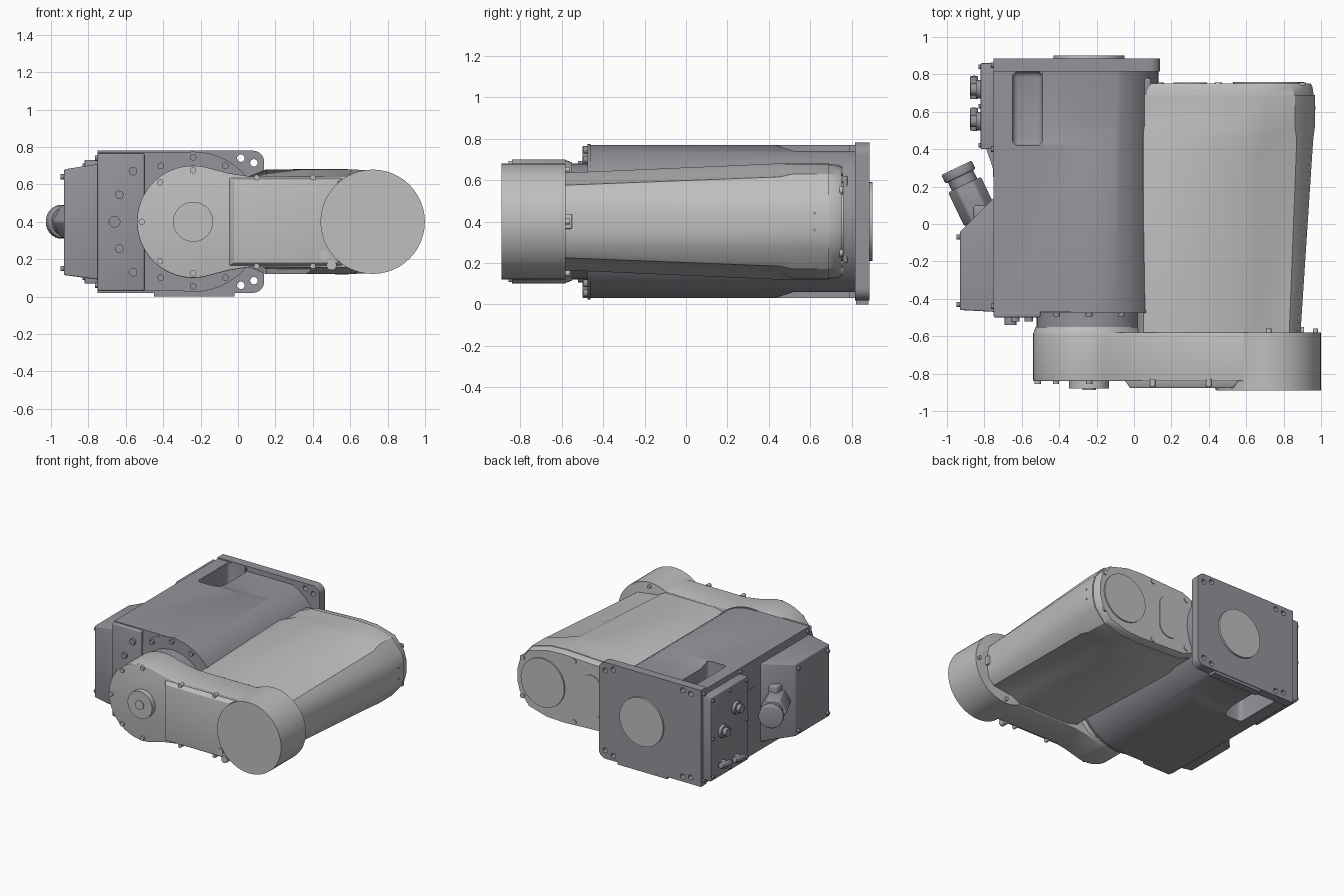
import bpy, bmesh
from math import sin, cos, pi, radians
from mathutils import Vector

if "Cube" in bpy.data.objects:
    bpy.data.objects.remove(bpy.data.objects["Cube"])


def material(name, rgb):
    m = bpy.data.materials.new(name)
    m.use_nodes = True
    m.diffuse_color = (*rgb, 1)
    m.node_tree.nodes["Principled BSDF"].inputs["Base Color"].default_value = (*rgb, 1)
    return m


LIGHT = material("light grey", (0.52, 0.52, 0.52))
DARK = material("slate grey", (0.30, 0.295, 0.33))
MID = 0.4            # height of the centre plane
BASE_X = -0.24       # turning axis of the column
ELBOW_X = 0.72       # turning axis of the elbow


def loft(name, rings, mat, bevel=0.0, cutters=(), segments=3):
    """Skin matching rings of points, cap both ends, cut, bevel and shade."""
    bm = bmesh.new()
    loops = [[bm.verts.new(p) for p in ring] for ring in rings]
    n = len(loops[0])
    for a, b in zip(loops, loops[1:]):
        for i in range(n):
            bm.faces.new((a[i], a[(i + 1) % n], b[(i + 1) % n], b[i]))
    bm.faces.new(loops[0])
    bm.faces.new(loops[-1])
    bmesh.ops.recalc_face_normals(bm, faces=bm.faces)
    mesh = bpy.data.meshes.new(name)
    bm.to_mesh(mesh)
    bm.free()
    ob = bpy.data.objects.new(name, mesh)
    bpy.context.collection.objects.link(ob)
    mesh.materials.append(mat)
    bpy.ops.object.select_all(action='DESELECT')
    bpy.context.view_layer.objects.active = ob
    ob.select_set(True)
    if bevel:
        mod = ob.modifiers.new("Bevel", 'BEVEL')
        mod.width, mod.segments, mod.angle_limit = bevel, segments, radians(40)
        bpy.ops.object.modifier_apply(modifier=mod.name)
    for c in cutters:
        mod = ob.modifiers.new("Cut", 'BOOLEAN')
        mod.operation, mod.solver, mod.object = 'DIFFERENCE', 'EXACT', c
        bpy.ops.object.modifier_apply(modifier=mod.name)
    for c in cutters:
        bpy.data.objects.remove(c)
    bpy.ops.object.shade_smooth_by_angle(angle=radians(32))
    return ob


def prism(name, outline, y0, y1, mat, **kw):
    return loft(name, [[(x, y, z) for x, z in outline] for y in (y0, y1)], mat, **kw)


def box(name, x0, x1, y0, y1, z0, z1, mat, **kw):
    return prism(name, [(x0, z0), (x1, z0), (x1, z1), (x0, z1)], y0, y1, mat, **kw)


def rod(name, p0, p1, r0, mat, r1=None, n=48, **kw):
    p0, p1 = Vector(p0), Vector(p1)
    axis = (p1 - p0).normalized()
    u = axis.cross(Vector((0, 0, 1)))
    u = u.normalized() if u.length > 0.01 else Vector((1, 0, 0))
    v = axis.cross(u)
    ring = lambda c, r: [c + r * (u * cos(2 * pi * i / n) + v * sin(2 * pi * i / n)) for i in range(n)]
    return loft(name, [ring(p0, r0), ring(p1, r0 if r1 is None else r1)], mat, **kw)


def disc(name, x, z, r, y0, y1, mat, **kw):
    return rod(name, (x, y0, z), (x, y1, z), r, mat, **kw)


def arc(cx, cz, r, a0, a1, n=32):
    angles = [radians(a0 + (a1 - a0) * i / n) for i in range(n + 1)]
    return [(cx + r * cos(a), cz + r * sin(a)) for a in angles]


def bolt(x, z, y0, y1, mat, r=0.02):
    disc("bolt", x, z, r, y0, y1, mat, n=12)


# Column: flat on the outside, round on the arm side, pockets near the flange
cuts = []
for s in (-1, 1):
    lo, hi = sorted((MID + s * 0.13, MID + s * 0.45))
    cuts.append(box("pocket_cutter", -0.65, -0.49, 0.42, 0.815, lo, hi, DARK, bevel=0.03))
    lo, hi = sorted((MID + s * 0.335, MID + s * 0.45))
    cuts.append(loft("recess_cutter", [
        [(x, y, MID + s * h) for y, h in ((0.42, 0.372), (0.52, 0.34), (0.815, 0.34), (0.815, 0.45), (0.42, 0.45))]
        for x in (-0.49, 0.1)], DARK))
outline = [(-0.75, 0.03)] + arc(BASE_X, MID, 0.37, -90, 90) + [(-0.75, 0.77)]
prism("column", outline, -0.47, 0.83, DARK, cutters=cuts)
box("column_front_block", -0.75, -0.50, -0.5, -0.46, 0.03, 0.765, DARK, bevel=0.01)

# Mounting flange with corner holes
holes = []
for x, dz in ((0.085, 0.315), (0.015, 0.34), (-0.66, 0.33), (-0.59, 0.34)):
    for s in (-1, 1):
        holes.append(disc("hole_cutter", x, MID + s * dz, 0.02, 0.7, 1.0, DARK, n=16))
flange = arc(0.08, 0.08, 0.06, -90, 0, 8) + arc(0.08, 0.72, 0.06, 0, 90, 8) + [(-0.75, 0.78), (-0.75, 0.02)]
prism("mounting_flange", flange, 0.815, 0.885, DARK, cutters=holes)
box("flange_foot", -0.45, -0.02, 0.82, 0.88, 0.0, 0.03, DARK)
disc("flange_disc", BASE_X, MID, 0.19, 0.88, 0.9, LIGHT)

# Side housing, cable outlet and connector panel
loft("side_housing", [
    [(-0.74, -0.47, 0.09), (-0.74, 0.15, 0.09), (-0.74, 0.15, 0.71), (-0.74, -0.47, 0.71)],
    [(-0.93, -0.46, 0.115), (-0.93, -0.04, 0.115), (-0.93, -0.04, 0.68), (-0.93, -0.46, 0.68)]],
    DARK, bevel=0.008)
for y in (-0.43, -0.07):
    for z in (0.15, 0.64):
        rod("housing_bolt", (-0.92, y, z), (-0.948, y, z), 0.014, DARK, n=12)
start, way = Vector((-0.82, 0.03, MID)), Vector((-0.43, 0.9, 0)).normalized()
rod("cable_outlet", start, start + way * 0.2, 0.1, DARK, n=6, bevel=0.01)
rod("cable_outlet_neck", start + way * 0.19, start + way * 0.25, 0.075, DARK, n=32)
rod("cable_outlet_cap", start + way * 0.25, start + way * 0.3, 0.09, DARK, n=32, bevel=0.008)
box("outlet_mount", -0.86, -0.74, 0.0, 0.1, 0.27, 0.54, DARK, bevel=0.02)
loft("outlet_ramp", [[(-0.745, 0.1, z), (-0.745, 0.42, z), (-0.79, 0.40, z), (-0.755, 0.3, z)]
                     for z in (0.25, 0.56)], DARK)
box("connector_panel", -0.82, -0.74, 0.4, 0.86, 0.07, 0.73, DARK, bevel=0.006)
for y in (0.42, 0.63, 0.84):
    for z in (0.1, 0.4, 0.7):
        rod("panel_screw", (-0.815, y, z), (-0.832, y, z), 0.012, DARK, n=12)
for y, z in ((0.72, 0.42), (0.55, 0.54)):
    rod("connector_collar", (-0.81, y, z), (-0.845, y, z), 0.05, DARK, n=32)
    rod("connector_socket", (-0.83, y, z), (-0.875, y, z), 0.032, DARK, n=24)
for y, z in ((0.72, 0.16), (0.55, 0.14)):
    rod("plug_base", (-0.81, y, z), (-0.855, y, z), 0.032, DARK, n=24)
    rod("plug_elbow", (-0.855, y - 0.05, z), (-0.855, y + 0.07, z + 0.02), 0.022, DARK, n=24, bevel=0.005)

# Bolts on the column front and edge
for a in (140, 160, 180, 200, 220):
    x, z = BASE_X + 0.42 * cos(radians(a)), MID + 0.42 * sin(radians(a))
    bolt(x, z, -0.54 if a == 180 else -0.52, -0.49, DARK, 0.032 if a == 180 else 0.023)
for z in (0.06, 0.74):
    for y in (-0.44, 0.4, 0.85):
        rod("edge_bolt", (-0.74, y, z), (-0.765, y, z), 0.014, DARK, n=12)

# Turning joint between column and link
disc("joint_ring", BASE_X, MID, 0.375, -0.475, -0.46, DARK)
disc("joint_drum", BASE_X, MID, 0.28, -0.56, -0.47, DARK)
disc("joint_collar", BASE_X, MID, 0.3, -0.59, -0.55, LIGHT, r1=0.285)
for i in range(12):
    a = pi * i / 6
    bolt(BASE_X + 0.345 * cos(a), MID + 0.345 * sin(a), -0.495, -0.47, DARK, 0.018)

# Link: two round ends joined by a slim waist
link = arc(BASE_X, MID, 0.3, 72, 288, 48)
link += [(-0.05, 0.14), (0.06, 0.157), (0.2, 0.157)]
link += arc(ELBOW_X, MID, 0.277, -118, 118, 48)
link += [(0.2, 0.643), (0.06, 0.643), (-0.05, 0.66)]
prism("link_arm", link, -0.84, -0.58, LIGHT, bevel=0.006)
disc("elbow_cover", ELBOW_X, MID, 0.279, -0.89, -0.58, LIGHT)
loft("link_cover", [
    [(-0.05, -0.835, 0.165), (0.56, -0.835, 0.165), (0.56, -0.835, 0.635), (-0.05, -0.835, 0.635)],
    [(-0.02, -0.878, 0.18), (0.53, -0.878, 0.18), (0.53, -0.878, 0.62), (-0.02, -0.878, 0.62)]],
    LIGHT, bevel=0.006)
disc("link_hub", BASE_X, MID, 0.107, -0.88, -0.83, LIGHT)
disc("link_hub_pin", BASE_X, MID, 0.036, -0.888, -0.87, LIGHT)
for x, z in ((0.46, 0.22), (0.5, 0.168)):
    bolt(x, z, -0.885, -0.83, LIGHT, 0.027)
for a in (90, 130, 180, 230, 270):
    bolt(BASE_X + 0.275 * cos(radians(a)), MID + 0.275 * sin(radians(a)), -0.855, -0.83, LIGHT, 0.017)
for x in (0.1, 0.4):
    for s in (-1, 1):
        bolt(x, MID + s * 0.237, -0.87, -0.83, LIGHT, 0.015)


# Forearm: scooped shoulders swelling into a fully rounded rear end
def section(y, half):
    """Closed ring from the upper half profile, given as x and height above the middle."""
    upper = [(x, y, MID + h) for x, h in half]
    lower = [(x, y, MID - h) for x, h in reversed(half)]
    return upper + lower


front = [(0.02, 0.12), (0.05, 0.21), (0.15, 0.235), (0.59, 0.235), (0.65, 0.20), (0.83, 0.175), (0.875, 0.13), (0.89, 0.05)]
mid = [(0.02, 0.14), (0.05, 0.24), (0.15, 0.28), (0.61, 0.28), (0.67, 0.25), (0.87, 0.215), (0.94, 0.13), (0.958, 0.05)]
rear = [(0.02, 0.14), (0.05, 0.22), (0.15, 0.265), (0.55, 0.282), (0.70, 0.275), (0.86, 0.23), (0.945, 0.13), (0.967, 0.05)]
shrink = lambda k: [(0.52 + (x - 0.52) * k, h * k) for x, h in rear]
loft("forearm", [section(-0.585, front), section(0.45, mid), section(0.52, rear), section(0.69, rear)], LIGHT)
loft("forearm_rear_cap", [section(0.69, shrink(0.985)), section(0.735, shrink(0.97)), section(0.75, shrink(0.95))], LIGHT)
disc("rear_round_cover", ELBOW_X, MID, 0.19, 0.745, 0.76, LIGHT)
slot = arc(0.3, MID + 0.08, 0.09, 0, 180, 16) + arc(0.3, MID - 0.08, 0.09, 180, 360, 16)
prism("rear_slot_cover", slot, 0.745, 0.757, LIGHT)
box("rear_motor_block", 0.0, 0.09, 0.69, 0.78, 0.2, 0.62, DARK, bevel=0.01)
for x, dz in ((0.14, 0.2), (0.45, 0.24), (0.9, 0.15)):
    for s in (-1, 1):
        bolt(x, MID + s * dz, 0.74, 0.757, LIGHT, 0.02)
for x, dz in ((0.72, 0.25), (0.97, 0.0)):
    for s in (-1, 1):
        bolt(x, MID + s * dz, -0.59, -0.56, LIGHT, 0.014)
box("forearm_latch", 0.86, 0.91, -0.59, -0.55, 0.365, 0.435, LIGHT, bevel=0.005)
for z in (0.36, 0.44):
    rod("side_pin", (0.95, 0.62, z), (0.971, 0.62, z), 0.008, DARK, n=10)
